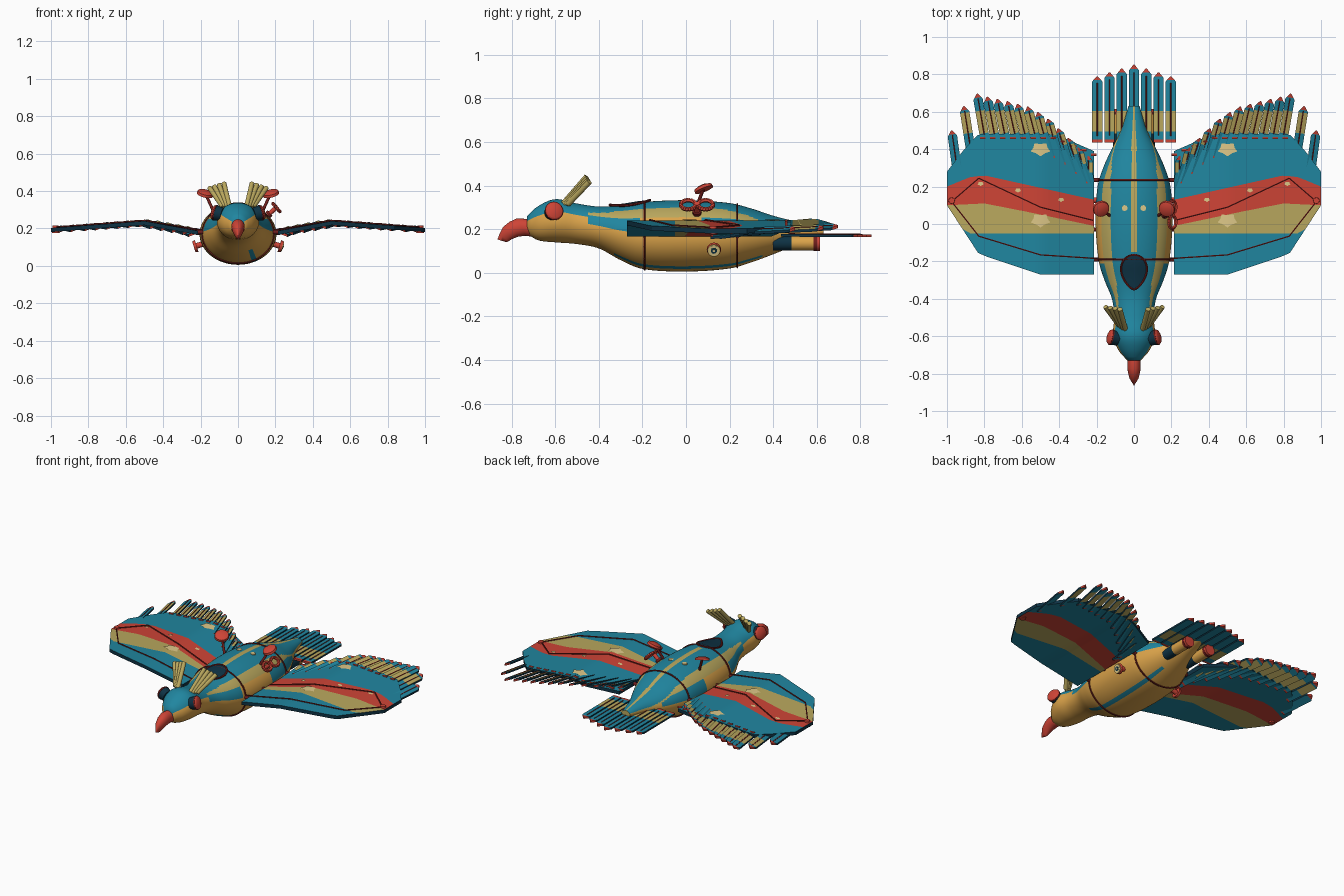
import bpy, bmesh, math
from mathutils import Vector, Matrix

if "Cube" in bpy.data.objects:
    bpy.data.objects.remove(bpy.data.objects["Cube"])

# ---- palette
def lin(c):
    c /= 255
    return c / 12.92 if c <= 0.04045 else ((c + 0.055) / 1.055) ** 2.4
COLOURS = {"teal": (32, 134, 160), "khaki": (186, 168, 94), "ochre": (220, 164, 74), "red": (206, 68, 54),
           "maroon": (112, 30, 28), "dark_teal": (14, 50, 68), "cream": (222, 200, 136)}
MATS = []
for n, c in COLOURS.items():
    m = bpy.data.materials.new(n)
    m.diffuse_color = (*[lin(v) for v in c], 1)
    m.use_nodes = True
    m.node_tree.nodes["Principled BSDF"].inputs["Base Color"].default_value = m.diffuse_color
    MATS.append(m)
TEAL, KHAKI, OCHRE, RED, MAROON, DARK, CREAM = range(7)

# ---- helpers
def interp(pts, t):
    for (a, va), (b, vb) in zip(pts, pts[1:]):
        if t <= b:
            return va + (vb - va) * max(0, (t - a) / (b - a))
    return pts[-1][1]

def finish(bm, name, mirror=False, angle=35):
    bmesh.ops.recalc_face_normals(bm, faces=bm.faces)
    me = bpy.data.meshes.new(name)
    bm.to_mesh(me)
    bm.free()
    for m in MATS:
        me.materials.append(m)
    ob = bpy.data.objects.new(name, me)
    bpy.context.collection.objects.link(ob)
    if mirror:
        ob.modifiers.new("mirror", "MIRROR").use_clip = False
    bpy.ops.object.select_all(action='DESELECT')
    ob.select_set(True)
    bpy.context.view_layer.objects.active = ob
    bpy.ops.object.shade_smooth_by_angle(angle=math.radians(angle))

def rod(bm, a, b, r, mat, r2=None, n=12):
    a, b = Vector(a), Vector(b)
    d = b - a
    mx = Matrix.Translation((a + b) / 2) @ d.to_track_quat('Z', 'Y').to_matrix().to_4x4()
    res = bmesh.ops.create_cone(bm, cap_ends=True, segments=n, radius1=r, radius2=r if r2 is None else r2,
                                depth=d.length, matrix=mx)
    for f in {f for v in res["verts"] for f in v.link_faces}:
        f.material_index = mat

def wire(bm, pts, r, mat, closed=False):
    for a, b in zip(pts, pts[1:] + (pts[:1] if closed else [])):
        rod(bm, a, b, r, mat, n=6)

def loft(bm, rings, rule):
    vs = [[bm.verts.new(p) for p in r] for r in rings]
    n = len(vs[0])
    for i in range(len(vs) - 1):
        for j in range(n):
            k = (j + 1) % n
            bm.faces.new((vs[i][j], vs[i][k], vs[i + 1][k], vs[i + 1][j])).material_index = rule(i, j)
    bm.faces.new(vs[0]).material_index = rule(0, 0)
    bm.faces.new(vs[-1]).material_index = rule(len(vs) - 2, 0)

# ---- body: stations are y, top z, bottom z, half width
ST = [(-.73, .26, .18, .035), (-.68, .305, .15, .08), (-.6, .338, .14, .112), (-.5, .318, .132, .106),
      (-.4, .304, .112, .118), (-.3, .31, .058, .158), (-.2, .325, .018, .188), (0, .333, .006, .205),
      (.2, .32, .02, .195), (.3, .295, .048, .165), (.4, .262, .085, .12), (.5, .237, .125, .07), (.63, .21, .17, .03)]

def section(y):
    i = max(j for j in range(len(ST) - 1) if ST[j][0] <= y + 1e-9)
    p = [Vector(ST[min(max(k, 0), len(ST) - 1)]) for k in (i - 1, i, i + 1, i + 2)]
    t = (y - p[1][0]) / (p[2][0] - p[1][0])
    m1, m2 = [(c - a) * (p[2][0] - p[1][0]) / (c[0] - a[0]) for a, c in ((p[0], p[2]), (p[1], p[3]))]
    q = p[1] * (2*t**3 - 3*t*t + 1) + m1 * (t**3 - 2*t*t + t) + p[2] * (3*t*t - 2*t**3) + m2 * (t**3 - t*t)
    return (q[1] + q[2]) / 2, (q[1] - q[2]) / 2, q[3]

def body_ring(y, n=120, grow=0.0):
    zc, h, w = section(y)
    return [Vector(((w + grow) * math.sin(a), y, zc + (h + grow) * math.cos(a)))
            for a in (2 * math.pi * (j - .5) / n for j in range(n))]

def body_top(x, y, up=0.0):
    zc, h, w = section(y)
    return Vector((x, y, zc + h * math.sqrt(max(0, 1 - (x / w) ** 2)) + up))

NY = 68
YS = [-.73 + 1.36 * i / NY for i in range(NY + 1)]
def body_rule(i, j):
    a, y = 3.0 * min(j, 120 - j), (YS[i] + YS[i + 1]) / 2
    if y < -.45:
        return TEAL if a < 66 else OCHRE
    if a < (8 if y > .4 else 5) and y > -.15:
        return KHAKI
    edge = interp([(-.45, 50), (-.3, 37), (.15, 37), (.3, 46), (.5, 75)], y)
    if a < edge:
        return TEAL
    if a < max(edge + 8, 60):
        return KHAKI
    if a < 86 and (y < -.2 or .08 < y < .42):
        return TEAL
    if 148 < a < 158 and -.32 < y < .35 and j < 60:
        return TEAL
    return OCHRE
bm = bmesh.new()
loft(bm, [body_ring(y) for y in YS], body_rule)
finish(bm, "body", angle=50)

# hoops round the body
bm = bmesh.new()
for y in (-.19, .235):
    wire(bm, body_ring(y, 48, .002), .005, MAROON, True)
finish(bm, "body_hoops")

# beak
bm = bmesh.new()
loft(bm, [[(rx * math.sin(a), y - .02 * math.cos(a), z + rz * math.cos(a)) for a in (math.tau * k / 20 for k in range(20))]
          for y, z, rx, rz in ((-.705, .205, .036, .042), (-.755, .21, .036, .04), (-.79, .2, .033, .034),
                               (-.82, .182, .025, .028), (-.835, .162, .014, .018), (-.845, .147, .003, .006))],
     lambda i, j: RED)
finish(bm, "beak", angle=60)

# eyes: domes turned slightly back and up on a dark backing
bm = bmesh.new()
o, d = Vector((.122, -.605, .284)), Vector((.88, .22, .22)).normalized()
rod(bm, o - d * .04, o - d * .004, .036, DARK, .041, n=24)
rod(bm, o - d * .004, o + d * .003, .043, MAROON, n=24)
rod(bm, o + d * .003, o + d * .013, .042, RED, .036, n=24)
rod(bm, o + d * .013, o + d * .02, .036, RED, .018, n=24)
finish(bm, "eyes", True, 60)

# crest tubes
bm = bmesh.new()
for k in range(4):
    a, b = Vector((.045 + .012 * k, -.565 + .008 * k, .315)), Vector((.075 + .026 * k, -.455 + .004 * k, .442 - .008 * k))
    rod(bm, a, b, .013, KHAKI)
finish(bm, "crest_tubes", True)

# cockpit: teardrop draped on the back, with a rim
outline = []
for k in range(32):
    a = math.tau * k / 32
    c = math.cos(a)
    outline.append((.07 * math.sin(a) * (1 if c > 0 else 1 - .35 * c * c), -.24 + (.075 if c > 0 else .11) * c))
bm = bmesh.new()
loft(bm, [[body_top(x * s, -.24 + (y + .24) * s, .006) for x, y in outline] for s in (1, .66, .33, .05)], lambda i, j: DARK)
bm.faces.ensure_lookup_table()
bmesh.ops.delete(bm, geom=[f for f in bm.faces if len(f.verts) == 32][:1], context='FACES_ONLY')
finish(bm, "cockpit_glass")
bm = bmesh.new()
wire(bm, [body_top(x, y, .006) for x, y in outline], .006, MAROON, True)
finish(bm, "cockpit_rim")

# ---- wings
def wing_z(x):
    return interp([(.215, .177), (.5, .229), (1, .192)], x)
FRONT = [(.215, -.27), (.5, -.27), (.83, -.16), (1, .1)]
RED_LOW = [(.215, -.01), (.57, .065), (.8, .11), (1, .1)]
RED_TOP = [(.215, .13), (.8, .26), (.88, .25), (1, .2)]
BACK = [(.215, .39), (.42, .48), (.83, .48), (.9, .41), (1, .28)]
BAND = [TEAL, KHAKI, RED, TEAL]
bm = bmesh.new()
grid = []
for x in [.215 + .285 * i / 6 for i in range(6)] + [.5 + .5 * i / 12 for i in range(13)]:
    ys = [interp(FRONT, x)]
    for y in (-.05, interp(RED_LOW, x), interp(RED_TOP, x), interp(BACK, x)):
        ys.append(max(y, ys[-1] + .001))
    grid.append([[bm.verts.new((x, y, wing_z(x) + s * .011)) for y in ys] for s in (-1, 1)])
for g, h in zip(grid, grid[1:]):
    for k in range(4):
        for s in (0, 1):
            bm.faces.new((g[s][k], h[s][k], h[s][k + 1], g[s][k + 1])).material_index = BAND[k]
    for k in (0, 4):
        bm.faces.new((g[0][k], h[0][k], h[1][k], g[1][k])).material_index = DARK
for g in (grid[0], grid[-1]):
    for k in range(4):
        bm.faces.new((g[0][k], g[0][k + 1], g[1][k + 1], g[1][k])).material_index = DARK
finish(bm, "wings", True, 20)

# painted patches on the wings
bm = bmesh.new()
for x, y, r in ((.5, .4, .055), (.5, .02, .055), (.82, .215, .018), (.62, .18, .018), (.39, .13, .018)):
    c = bm.verts.new((x, y, wing_z(x) + .015))
    ring = []
    for k in range(10):
        a, q = math.tau * k / 10 + .31, r * (1 if k % 2 else .72)
        px = x + q * math.cos(a)
        ring.append(bm.verts.new((px, y + q * .7 * math.sin(a), wing_z(px) + .015)))
    for k in range(10):
        bm.faces.new((c, ring[k], ring[(k + 1) % 10])).material_index = CREAM
finish(bm, "wing_patches", True)

# rigging wires, tip knob and root pins
bm = bmesh.new()
for path in ([(.19, -.185), (.5, -.165), (.83, -.065), (.975, .12)], [(.22, .02), (.5, .09), (.83, .245), (.975, .12)]):
    wire(bm, [(x, y, wing_z(x) + .014) for x, y in path], .004, MAROON)
rod(bm, (.975, .125, .175), (.975, .125, .215), .02, RED, .016)
for y in (-.19, -.03, .235):
    rod(bm, (.15, y, .18), (.215, y, .18), .011, MAROON)
finish(bm, "wing_rigging", True)

# ---- feathers: khaki between two y values, red root and tip, dark edges
def feather(bm, a, b, w, band, shoulder, roll=0.0):
    a, b = Vector(a), Vector(b)
    d = (b - a).normalized()
    p = Vector((d.y, -d.x, roll)).normalized()
    up = Vector((0, 0, .006))
    t0, t1 = [min(max((y - a.y) / (b.y - a.y), .08 + .02 * i), shoulder - .03 + .02 * i) for i, y in enumerate(band)]
    mid = shoulder + (1 - shoulder) * .3
    cuts = [(0, w), (.045, w), (t0, w), (t1, w), (shoulder, w), (mid, w * .75), (1, w * .12)]
    rings = []
    for t, q in cuts:
        c = a.lerp(b, t)
        rings.append([c - p*q/2 - up, c + p*q/2 - up, c + p*q/2 + up, c - p*q/2 + up])
    cols = [RED, TEAL, KHAKI, TEAL, TEAL, RED]
    loft(bm, rings, lambda i, j: cols[i] if j % 2 == 0 or i == 5 else DARK)
    rod(bm, a.lerp(b, .1) + up, a.lerp(b, .9) + up, .004, MAROON, .003, 5)

TIPS = [(.24, .36), (.29, .4), (.38, .485), (.47, .57), (.56, .625), (.67, .655), (.785, .68), (.85, .7), (.905, .64), (.975, .5)]
bm = bmesh.new()
xs = [.245 + .054 * k for k in range(12)] + [.91, .975]
for k, x in enumerate(xs):
    y, lean = interp(TIPS, x), .09 - .055 * k / 13
    band = (min(.485, y - .09), min(.605, y - .035)) if k < 13 else (.3, .3)
    feather(bm, (max(x - lean, .24), y - .25, wing_z(x - lean) - .006), (x, y, wing_z(x) + .008), .054, band, .88, -.4)
    if .24 < x < .88:
        bx = x - .03
        by = interp(BACK, bx) - .02
        rod(bm, (bx - .015, by, wing_z(bx) + .011), (bx + .015, by, wing_z(bx) + .011), .007, RED, n=6)
finish(bm, "wing_feathers", True, 20)

bm = bmesh.new()
for k in range(-3, 4):
    feather(bm, (.0655 * k, .435, .172), (.0655 * k, .852 - .021 * abs(k), .17), .056, (.495, .605), .92)
finish(bm, "tail_feathers", angle=20)

# ---- tail nozzles
bm = bmesh.new()
for y0, y1, r, m in ((.4, .485, .033, DARK), (.485, .59, .034, OCHRE), (.585, .6, .037, MAROON), (.6, .615, .035, RED)):
    rod(bm, (.08, y0, .136), (.08, y1, .136), r, m, n=20)
finish(bm, "tail_nozzles", True)

# ---- back knobs
bm = bmesh.new()
a, b, d = Vector((.13, .045, .29)), Vector((.175, .08, .388)), Vector((-.25, -.4, 1)).normalized()
rod(bm, a, b, .008, MAROON)
rod(bm, b - d * .008, b + d * .006, .045, RED, .042, n=20)
rod(bm, b + d * .006, b + d * .014, .042, RED, .022, n=20)
finish(bm, "back_knobs", True)

# side studs, with a porthole face on the right one
bm = bmesh.new()
d = Vector((.92, 0, -.28)).normalized()
o = Vector((.225, .128, .106))
rod(bm, o - d * .07, o, .015, RED)
rod(bm, o - d * .004, o + d * .012, .033, RED, .03, n=20)
finish(bm, "side_studs", True)
bm = bmesh.new()
for s0, s1, r, m in ((.0, .014, .029, KHAKI), (.014, .016, .025, CREAM), (.016, .018, .014, DARK), (.018, .02, .006, CREAM)):
    rod(bm, o + d * s0, o + d * s1, r, m, n=20)
finish(bm, "porthole")

# winding key on the right flank
bm = bmesh.new()
o, ax, side = Vector((.205, .05, .312)), Vector((.75, 0, .66)), Vector((-.66, 0, .75))
rod(bm, o - ax * .07, o + ax * .01, .012, RED)
rod(bm, o - ax * .06, o - ax * .045, .02, MAROON)
for s in (-1, 1):
    c = o + Vector((0, .04 * s, 0))
    wire(bm, [c + Vector((0, .034 * math.cos(t), 0)) + side * .028 * math.sin(t)
              for t in (math.tau * k / 20 for k in range(20))], .01, RED, True)
finish(bm, "winding_key")

# cream dots on the back
bm = bmesh.new()
p = body_top(.05, .085)
rod(bm, p - Vector((0, 0, .004)), p + Vector((0, 0, .004)), .016, CREAM, n=10)
finish(bm, "back_dots", True)
